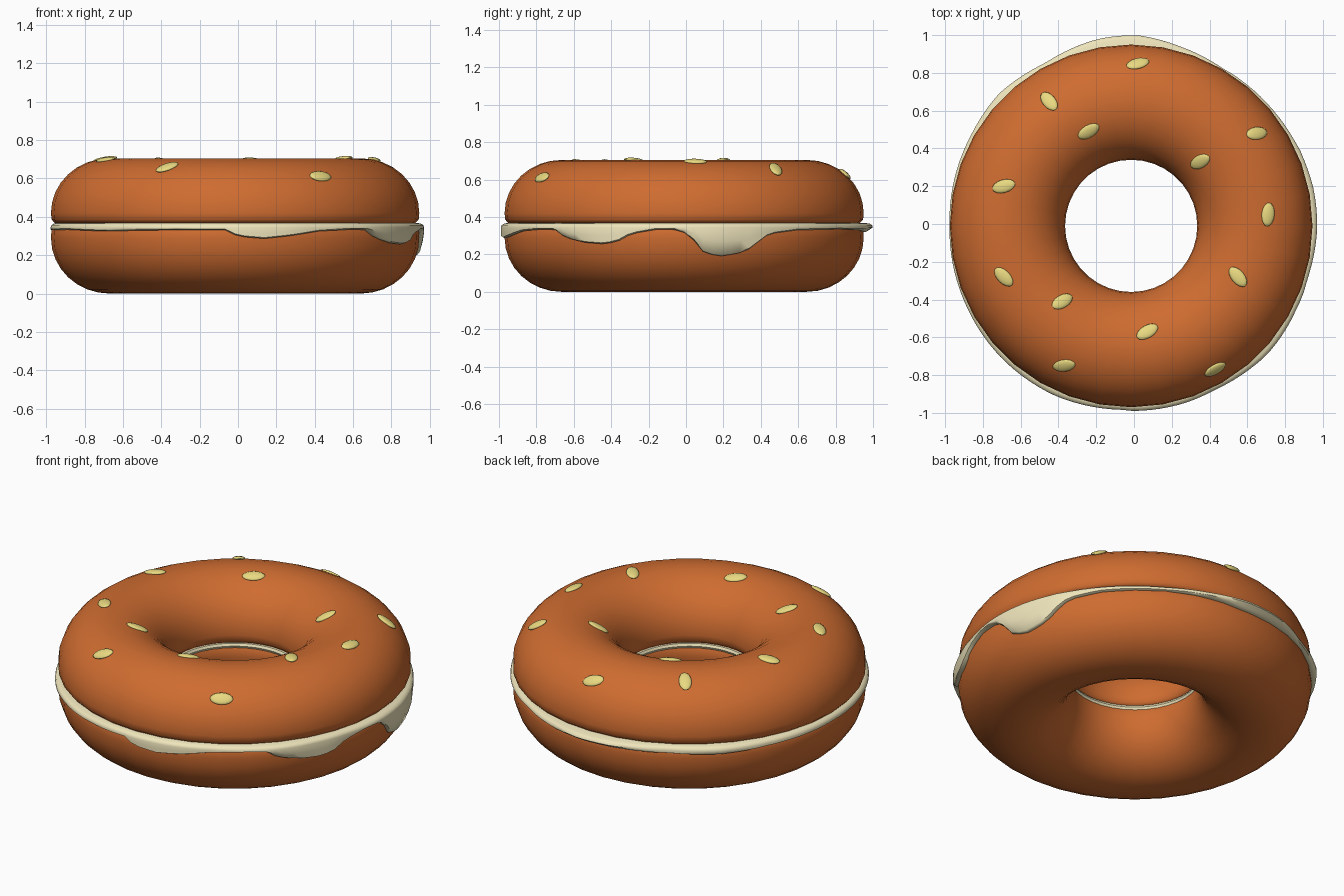
import bpy, bmesh, math
from mathutils import Vector, Matrix

if "Cube" in bpy.data.objects:
    bpy.data.objects.remove(bpy.data.objects["Cube"])

CX, CY = -0.015, -0.01            # bagel axis
RM, RW = 0.655, 0.305             # ring radius and half width
ZT, HT = 0.42, 0.285              # top half: widest level, height above it
ZB = 0.29                         # bottom half: widest level (rests on z = 0)


def material(name, rgb):
    m = bpy.data.materials.new(name)
    m.diffuse_color = (*rgb, 1)
    m.use_nodes = True
    m.node_tree.nodes["Principled BSDF"].inputs["Base Color"].default_value = m.diffuse_color
    return m


CRUST = material("crust", (0.62, 0.15, 0.03))
CREAM = material("cream", (0.86, 0.78, 0.50))
SEED = material("seed", (0.82, 0.70, 0.22))


def finish(name, bm, mat, angle=50):
    bmesh.ops.recalc_face_normals(bm, faces=bm.faces)
    me = bpy.data.meshes.new(name)
    bm.to_mesh(me)
    bm.free()
    me.materials.append(mat)
    ob = bpy.data.objects.new(name, me)
    bpy.context.collection.objects.link(ob)
    bpy.ops.object.select_all(action='DESELECT')
    ob.select_set(True)
    bpy.context.view_layer.objects.active = ob
    bpy.ops.object.shade_smooth_by_angle(angle=math.radians(angle))
    return ob


def ring(name, section, n, mat):
    """Sweep a closed (r, z) section around the axis; section(a) may vary by angle."""
    bm = bmesh.new()
    loops = []
    for i in range(n):
        a = 2 * math.pi * i / n
        loops.append([bm.verts.new((CX + r * math.cos(a), CY + r * math.sin(a), z))
                      for r, z in section(math.degrees(a))])
    for i in range(n):
        p, q = loops[i], loops[(i + 1) % n]
        for j in range(len(p)):
            k = (j + 1) % len(p)
            bm.faces.new((p[j], q[j], q[k], p[k]))
    return finish(name, bm, mat)


def half_section(z0, h, cut):
    """Half ellipse closed by a softly rounded cut face."""
    pts = [(RM + RW * math.cos(math.pi * i / 16), z0 + h * math.sin(math.pi * i / 16))
           for i in range(17)]
    m = z0 + 0.65 * (cut - z0)
    lip = [(RW - 0.003, m), (RW - 0.02, cut)]
    return pts + [(RM - r, z) for r, z in lip] + [(RM + r, z) for r, z in reversed(lip)]


# Bread halves
top = half_section(ZT, HT, 0.368)
bottom = half_section(ZB, -ZB, 0.36)
ring("top_half", lambda a: top, 36, CRUST)
ring("bottom_half", lambda a: bottom, 36, CRUST)

# Cream filling: angle, outer radius, height of the drooping lower edge
EDGE = [(-93, .975, .33), (-89, .98, .297), (-81, .98, .286), (-73, .98, .30),
        (-63, .975, .325), (-50, .985, .335), (-45, .99, .33), (-41, .99, .29),
        (-33, .985, .263), (-27, .98, .256), (-22, .98, .265), (-17, .975, .31),
        (-8, .98, .335), (-1, .985, .33), (3.5, .985, .27), (6.5, .985, .205),
        (12.5, .985, .19), (20, .98, .215), (24, .98, .265), (28, .975, .31),
        (39, .97, .33), (60, .965, .335), (75, .985, .33), (88, 1.01, .318),
        (100, 1.005, .32), (118, .975, .325), (135, .99, .315), (150, .975, .325),
        (180, .962, .328), (205, .97, .333), (225, .98, .325), (246, .985, .33),
        (267, .975, .33)]


def edge(a):
    a = a - 360 if a > 267 else a
    for (a0, r0, z0), (a1, r1, z1) in zip(EDGE, EDGE[1:]):
        if a0 <= a <= a1:
            t = (a - a0) / (a1 - a0)
            return r0 + t * (r1 - r0), z0 + t * (z1 - z0)


def crust_radius(z):
    s = min(1, max(0, (ZB - z) / ZB))
    return RM + RW * math.sqrt(1 - s * s)


def cream_section(a):
    r, b = edge(a)
    low = min(r, crust_radius(b) + 0.02)
    mid = (0.345 + b) / 2
    rm = max(low, min(r, crust_radius(mid) + 0.03))
    return [(0.357, .368), (0.9, .37), (r - .02, .366), (r - .004, .357), (r, .345),
            (rm, mid), (low, b + .006), (low - .012, b), (crust_radius(b) - .02, b + .004),
            (0.92, .34), (0.357, .34), (0.35, .354)]


ring("cream_filling", cream_section, 120, CREAM)

# Sesame seeds: x, y and heading in the top view
SEEDS = [(.02, .85, 15), (-.45, .65, -50), (-.24, .49, 30), (.35, .33, 30), (.65, .48, 10),
         (.71, .05, 85), (.55, -.28, -50), (.07, -.57, 30), (.43, -.77, 30), (-.37, -.75, 10),
         (-.38, -.41, 30), (-.69, -.28, -45), (-.69, .20, 15)]

for i, (x, y, head) in enumerate(SEEDS):
    dx, dy = x - CX, y - CY
    r = math.hypot(dx, dy)
    c = (r - RM) / RW
    s = math.sqrt(1 - c * c)
    n = Vector((dx / r * c / RW, dy / r * c / RW, s / HT)).normalized()
    h = math.radians(head)
    d = Vector((math.cos(h), math.sin(h), 0))
    d.z = -(d.x * n.x + d.y * n.y) / n.z
    d.normalize()
    rot = Matrix((d, n.cross(d), n)).transposed().to_4x4()
    bm = bmesh.new()
    bmesh.ops.create_uvsphere(bm, u_segments=16, v_segments=8, radius=1)
    bm.transform(Matrix.Translation((x, y, ZT + HT * s)) @ rot
                 @ Matrix.Diagonal((0.063, 0.035, 0.013, 1)))
    finish(f"sesame_seed_{i + 1}", bm, SEED, 80)
